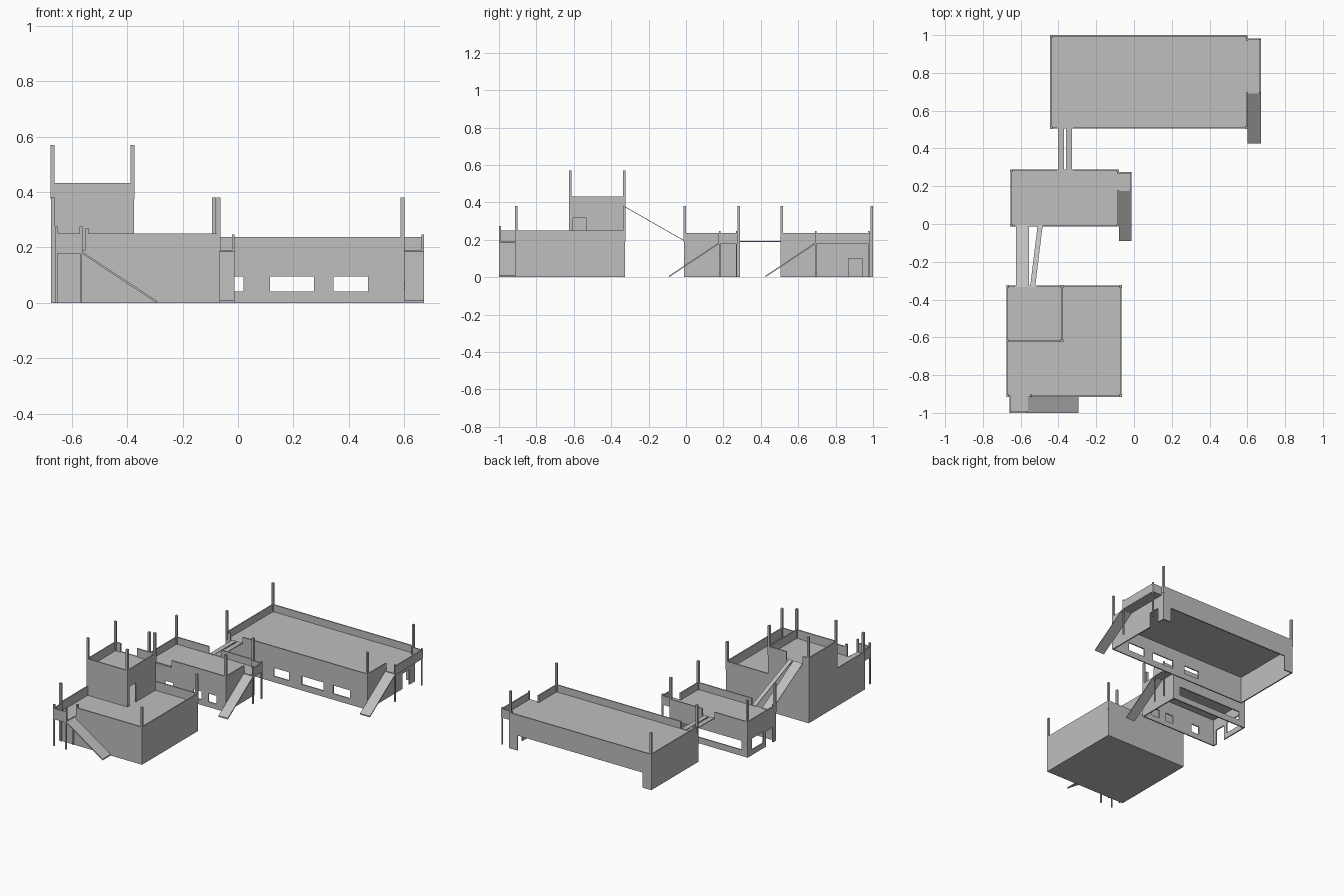
import bpy, bmesh
from mathutils import Vector

cube = bpy.data.objects.get("Cube")
if cube:
    bpy.data.objects.remove(cube, do_unlink=True)

grey = bpy.data.materials.new("plain_grey")
grey.use_nodes = True
grey.diffuse_color = (0.52, 0.52, 0.52, 1)
grey.node_tree.nodes["Principled BSDF"].inputs["Base Color"].default_value = (0.52, 0.52, 0.52, 1)

T = 0.008        # wall thickness
ROOF = 0.19      # walkable level
RAIL = 0.237     # parapet top


def make(name, bm):
    mesh = bpy.data.meshes.new(name)
    bmesh.ops.recalc_face_normals(bm, faces=bm.faces)
    bm.to_mesh(mesh)
    bm.free()
    mesh.materials.append(grey)
    obj = bpy.data.objects.new(name, mesh)
    bpy.context.collection.objects.link(obj)


def add_box(bm, x0, x1, y0, y1, z0, z1):
    verts = bmesh.ops.create_cube(bm, size=1)["verts"]
    for v in verts:
        v.co = Vector((x1 if v.co.x > 0 else x0,
                       y1 if v.co.y > 0 else y0,
                       z1 if v.co.z > 0 else z0))


def box(name, *bounds):
    bm = bmesh.new()
    add_box(bm, *bounds)
    make(name, bm)


def wall(name, axis, pos, a0, a1, z0, z1, holes=()):
    """Straight wall along an axis; holes are (start, end, bottom, top)."""
    bm = bmesh.new()

    def piece(s, e, lo, hi):
        if e - s > 1e-4 and hi - lo > 1e-4:
            if axis == "x":
                add_box(bm, s, e, pos, pos + T, lo, hi)
            else:
                add_box(bm, pos, pos + T, s, e, lo, hi)

    cursor = a0
    for s, e, lo, hi in sorted(holes):
        piece(cursor, s, z0, z1)
        piece(s, e, z0, lo)
        piece(s, e, hi, z1)
        cursor = e
    piece(cursor, a1, z0, z1)
    make(name, bm)


def posts(name, points, z0, z1, size=0.014):
    bm = bmesh.new()
    h = size / 2
    for x, y in points:
        add_box(bm, x - h, x + h, y - h, y + h, z0, z1)
    make(name, bm)


def plank(name, start, end, side, thick=0.008):
    """Flat board between two edges; side is its width vector."""
    s, e, w = Vector(start), Vector(end), Vector(side)
    down = Vector((0, 0, -thick))
    bm = bmesh.new()
    base = bm.faces.new([bm.verts.new(p) for p in (s, e, e + w, s + w)])
    moved = bmesh.ops.extrude_face_region(bm, geom=[base])["geom"]
    bmesh.ops.translate(bm, vec=down, verts=[g for g in moved if isinstance(g, bmesh.types.BMVert)])
    make(name, bm)


def ring(name, x0, x1, y0, y1, z0, z1, front=(), back=(), left=(), right=()):
    """Four walls around a rectangle (right is the +x side)."""
    wall(name + "_front", "x", y0, x0, x1, z0, z1, front)
    wall(name + "_back", "x", y1 - T, x0, x1, z0, z1, back)
    wall(name + "_west", "y", x0, y0 + T, y1 - T, z0, z1, left)
    wall(name + "_east", "y", x1 - T, y0 + T, y1 - T, z0, z1, right)


def corners(x0, x1, y0, y1, inset=0.006):
    return [(x, y) for x in (x0 + inset, x1 - inset) for y in (y0 + inset, y1 - inset)]


def gap(s, e, lo=ROOF, hi=RAIL):
    return (s, e, lo, hi)


# Front block with its parapet
TOP = 0.25
box("front_block", -0.675, -0.065, -0.915, -0.325, 0, ROOF)
ring("front_parapet", -0.675, -0.065, -0.915, -0.325, ROOF, TOP,
     front=[gap(-0.655, -0.55, hi=TOP)])
posts("front_block_posts", [(-0.668, -0.908), (-0.071, -0.908), (-0.071, -0.331)], ROOF, 0.38)
posts("front_gate_posts", [(-0.545, -0.908)], ROOF, 0.27, 0.012)

# Tower on the front block
DECK, CAP = 0.375, 0.432
ring("tower_wall", -0.675, -0.375, -0.625, -0.325, ROOF, DECK,
     right=[(-0.605, -0.535, ROOF, 0.317)])
box("tower_roof", -0.667, -0.383, -0.617, -0.333, DECK - 0.01, DECK)
ring("tower_parapet", -0.675, -0.375, -0.625, -0.325, DECK, CAP,
     back=[gap(-0.63, -0.51, DECK, CAP)])
posts("tower_posts", corners(-0.675, -0.375, -0.625, -0.325), DECK, 0.57)

# Middle house: open floor, thin walls
ring("middle_wall", -0.655, -0.08, -0.012, 0.288, 0, ROOF,
     front=[(-0.53, -0.47, 0.035, 0.09), (-0.32, -0.26, 0.035, 0.09), (-0.21, -0.15, 0.035, 0.09)],
     back=[(-0.61, -0.13, 0.04, 0.1)],
     left=[(0.02, 0.095, 0, 0.1), (0.12, 0.245, 0.035, 0.11)])
box("middle_roof", -0.647, -0.088, -0.004, 0.28, ROOF - 0.01, ROOF)
ring("middle_parapet", -0.655, -0.08, -0.012, 0.288, ROOF, RAIL,
     front=[gap(-0.63, -0.48)], back=[gap(-0.41, -0.32)], right=[gap(0.18, 0.265)])
posts("middle_posts", corners(-0.655, -0.08, -0.012, 0.288), ROOF, 0.38)

# Back hall: wide open rear, door and windows
ring("hall_wall", -0.445, 0.6, 0.505, 1.0, 0, ROOF,
     front=[(-0.09, 0.02, 0.04, 0.095), (0.115, 0.275, 0.04, 0.095), (0.345, 0.47, 0.04, 0.095)],
     back=[(-0.38, 0.54, 0, 0.1)],
     right=[(0.87, 0.945, 0, 0.1)])
box("hall_roof", -0.437, 0.592, 0.513, 0.992, ROOF - 0.01, ROOF)
ring("hall_parapet", -0.445, 0.6, 0.505, 1.0, ROOF, RAIL,
     front=[gap(-0.41, -0.32)], right=[gap(0.7, 0.97)])
posts("hall_posts", corners(-0.445, 0.6, 0.505, 1.0), ROOF, 0.38)


# Side landings with rails, legs and a ramp running to the front
def side_landing(name, x0, x1, y0, y1, foot):
    box(name + "_floor", x0, x1, y0, y1, ROOF - 0.012, ROOF)
    wall(name + "_outer_rail", "y", x1 - T, y0, y1, ROOF, RAIL)
    wall(name + "_end_rail", "x", y1 - T, x0, x1, ROOF, RAIL)
    legs = [(x1 - 0.005, y0 + 0.005), (x1 - 0.005, y1 - 0.005)]
    posts(name + "_legs", legs, 0, RAIL + 0.01, 0.008)
    plank(name + "_ramp", (x0, y0, ROOF - 0.005), (x0, foot, 0.008), (x1 - x0, 0, 0))


side_landing("middle_landing", -0.08, -0.012, 0.175, 0.275, -0.09)
side_landing("hall_landing", 0.6, 0.672, 0.69, 0.982, 0.425)

# Front landing with a ramp running sideways
box("front_landing_floor", -0.66, -0.562, -1.0, -0.915, ROOF - 0.012, ROOF)
wall("front_landing_rail", "x", -1.0, -0.66, -0.562, ROOF, TOP)
wall("front_landing_end_rail", "y", -0.66, -1.0, -0.915, ROOF, TOP)
posts("front_landing_legs", corners(-0.66, -0.562, -1.0, -0.915, 0.005), 0, 0.18, 0.008)
posts("front_landing_posts", [(-0.655, -0.995), (-0.567, -0.995)], 0.18, 0.275, 0.01)
plank("front_ramp", (-0.562, -1.0, ROOF - 0.005), (-0.295, -1.0, 0.008), (0, 0.085, 0))

# Plank bridges between the buildings
plank("tower_bridge", (-0.625, -0.333, 0.382), (-0.625, -0.004, 0.194), (0.068, 0, 0), 0.004)
plank("skewed_bridge", (-0.55, -0.333, 0.382), (-0.51, -0.004, 0.194), (0.027, 0, 0), 0.004)
for i, x in enumerate((-0.403, -0.361)):
    plank(f"hall_bridge_{i + 1}", (x, 0.28, 0.194), (x, 0.515, 0.194), (0.032, 0, 0), 0.005)
